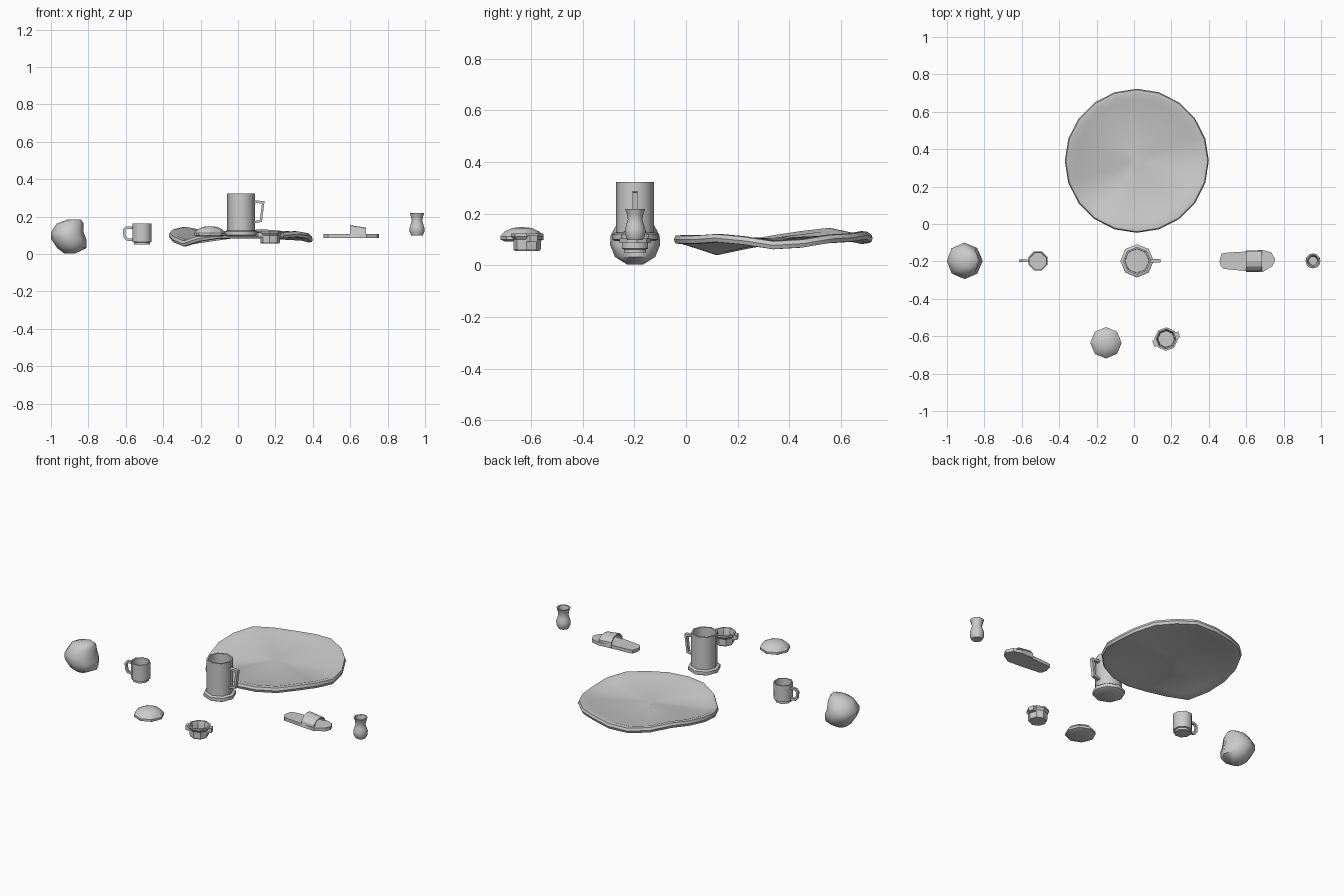
import bpy
from math import sin, cos, pi, radians

if "Cube" in bpy.data.objects:
    bpy.data.objects.remove(bpy.data.objects["Cube"])


def make(name, verts, faces, smooth=None):
    me = bpy.data.meshes.new(name)
    me.from_pydata(verts, [], faces)
    ob = bpy.data.objects.new(name, me)
    bpy.context.collection.objects.link(ob)
    bpy.ops.object.select_all(action='DESELECT')
    ob.select_set(True)
    bpy.context.view_layer.objects.active = ob
    bpy.ops.object.mode_set(mode='EDIT')
    bpy.ops.mesh.select_all(action='SELECT')
    bpy.ops.mesh.normals_make_consistent(inside=False)
    bpy.ops.object.mode_set(mode='OBJECT')
    if smooth:
        bpy.ops.object.shade_smooth_by_angle(angle=radians(smooth))
    return ob


def rings(name, loops, smooth=None):
    """Skin a stack of equal vertex loops and cap both ends."""
    n = len(loops[0])
    verts = [p for loop in loops for p in loop]
    faces = [(i * n + j, i * n + (j + 1) % n, (i + 1) * n + (j + 1) % n, (i + 1) * n + j)
             for i in range(len(loops) - 1) for j in range(n)]
    faces += [tuple(range(n))[::-1], tuple(range(len(verts) - n, len(verts)))]
    return make(name, verts, faces, smooth)


def lathe(name, x, y, profile, n=8, turn=0, smooth=50):
    return rings(name, [[(x + r * cos(2 * pi * j / n + turn), y + r * sin(2 * pi * j / n + turn), z)
                         for j in range(n)] for r, z in profile], smooth)


def prism(name, pts, axis, lo, hi, smooth=None):
    """Extrude a flat outline along x, y or z."""
    def put(p, t):
        return {'x': (t, *p), 'y': (p[0], t, p[1]), 'z': (*p, t)}[axis]
    return rings(name, [[put(p, t) for p in pts] for t in (lo, hi)], smooth)


# lumpy ball: (centre x, x radius, y radius, z)
lump = [(-.9, .03, .03, .003), (-.888, .079, .078, .033), (-.905, .094, .097, .08),
        (-.913, .088, .095, .115), (-.897, .072, .07, .163), (-.875, .036, .035, .184)]
rings('lumpy_ball', [[(c + rx * cos(j * pi / 4), -.197 + ry * sin(j * pi / 4), z)
                      for j in range(8)] for c, rx, ry, z in lump], 60)

# small mug
lathe('small_mug', -.513, -.197, [(.046, .05), (.046, .062), (.055, .065), (.055, .163),
                                  (.048, .163), (.046, .07)], turn=pi / 8)
prism('small_mug_handle', [(-.56, .147), (-.6, .147), (-.615, .132), (-.613, .09), (-.597, .072), (-.56, .068),
                           (-.56, .082), (-.592, .085), (-.6, .096), (-.602, .126), (-.594, .134), (-.56, .134)],
      'y', -.204, -.19)

# tankard
lathe('tankard', .016, -.197, [(.078, .095), (.089, .101), (.089, .121), (.08, .127), (.074, .127),
                               (.074, .323), (.065, .323), (.063, .125)])
prism('tankard_handle', [(.082, .287), (.142, .283), (.128, .172), (.08, .162), (.08, .174),
                         (.117, .183), (.128, .27), (.082, .274)], 'y', -.207, -.187)

# sandal sole and strap
prism('sandal_sole', [(.457, -.2), (.468, -.158), (.5, -.153), (.6, -.147), (.685, -.138), (.735, -.152),
                      (.755, -.19), (.74, -.225), (.687, -.258), (.6, -.252), (.48, -.24), (.464, -.225)],
      'z', .086, .106)
strap = prism('sandal_strap', [(-.142, .09), (-.145, .122), (-.167, .147), (-.197, .154), (-.227, .147),
                               (-.25, .122), (-.256, .09), (-.25, .09), (-.243, .12), (-.224, .14),
                               (-.197, .146), (-.17, .14), (-.152, .12), (-.148, .09)], 'x', .6, .684)
for v in strap.data.vertices:
    if v.co.x > .64 and v.co.z > .1:
        v.co.z = .1 + (v.co.z - .1) * .77

# vase
lathe('vase', .957, -.197, [(.03, .098), (.039, .118), (.04, .138), (.034, .158), (.028, .178),
                            (.032, .2), (.039, .219), (.031, .219), (.022, .178), (.03, .14), (.022, .108)],
      n=12)

# warped round mat: rim height at each of 20 angles, rolled edge
rim = [.078, .085, .103, .108, .117, .105, .1, .112, .13, .118, .1, .078, .055, .083, .1, .1, .1, .1, .106, .096]
section = [(.12, .006), (.85, .006), (.93, .017), (.985, .015), (1, 0), (.985, -.015), (.93, -.017),
           (.85, -.01), (.12, -.01)]
rings('warped_mat', [[(.015 + .385 * r * cos(j * pi / 10), .338 + .385 * r * sin(j * pi / 10),
                       .1 + (h - .1) * r + dz) for j, h in enumerate(rim)] for r, dz in section], 40)

# domed lid
lathe('domed_lid', -.15, -.635, [(.065, .093), (.084, .1), (.084, .113), (.066, .132), (.038, .145),
                                 (.01, .148)], smooth=25)

# small pot with two lugs
px, py, t = .172, -.615, radians(20)
lathe('small_pot', px, py, [(.048, .056), (.053, .064), (.053, .1), (.063, .113), (.063, .123),
                            (.053, .123), (.046, .105), (.044, .066)], turn=t + pi / 8, smooth=25)
for s, side in ((1, 'right'), (-1, 'left')):
    pts = [(px + s * (a * cos(t) - b * sin(t)), py + s * (a * sin(t) + b * cos(t)))
           for a, b in ((.05, -.022), (.074, -.015), (.074, .015), (.05, .022))]
    prism('pot_lug_' + side, pts, 'z', .09, .116)
